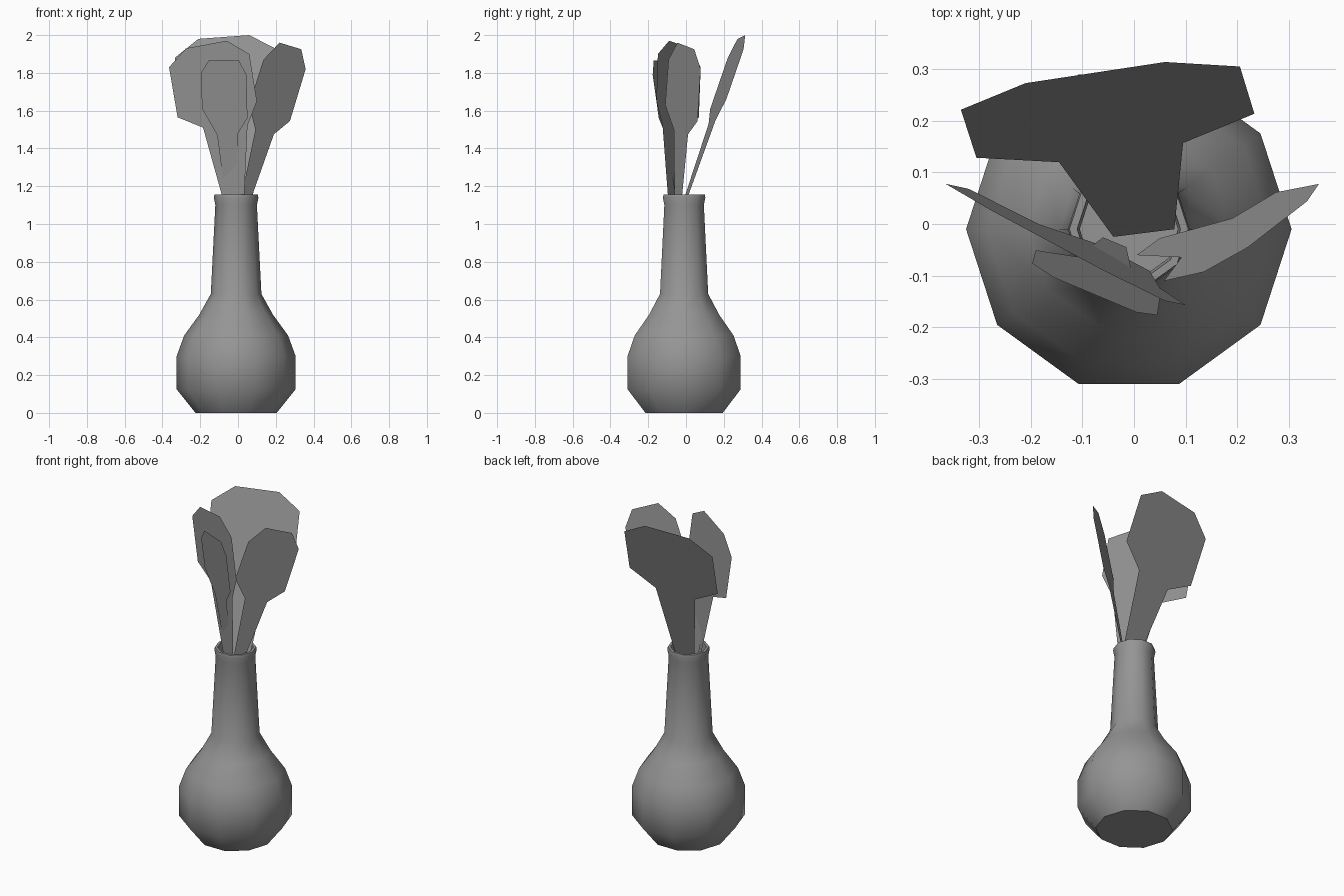
import bpy, bmesh, math

if "Cube" in bpy.data.objects:
    bpy.data.objects.remove(bpy.data.objects["Cube"], do_unlink=True)

grey = bpy.data.materials.new("plain_grey")
grey.use_nodes = True
colour = (0.3, 0.3, 0.3, 1)
grey.diffuse_color = colour
grey.node_tree.nodes["Principled BSDF"].inputs["Base Color"].default_value = colour


def finish(name, bm):
    mesh = bpy.data.meshes.new(name)
    bm.to_mesh(mesh)
    bm.free()
    mesh.materials.append(grey)
    obj = bpy.data.objects.new(name, mesh)
    bpy.context.collection.objects.link(obj)
    return obj


def make_vase(name, profile, centre, sides=10):
    """Lathe a (radius, height) profile; the first and last rings are capped."""
    bm = bmesh.new()
    rings = []
    for r, z in profile:
        angles = [math.tau * i / sides for i in range(sides)]
        rings.append([bm.verts.new((centre + r * math.cos(a), centre + r * math.sin(a), z))
                      for a in angles])
    for low, high in zip(rings, rings[1:]):
        for i in range(sides):
            j = (i + 1) % sides
            bm.faces.new((low[i], low[j], high[j], high[i]))
    bm.faces.new(rings[0][::-1])
    bm.faces.new(rings[-1])
    obj = finish(name, bm)
    bpy.ops.object.select_all(action='DESELECT')
    obj.select_set(True)
    bpy.context.view_layer.objects.active = obj
    bpy.ops.object.shade_smooth_by_angle(angle=math.radians(48))
    return obj


def make_leaf(name, outline, depth):
    """Flat cut-out: an (x, z) outline on the plane y = a*x + b*z + c."""
    a, b, c = depth
    bm = bmesh.new()
    bm.faces.new([bm.verts.new((x, a * x + b * z + c, z)) for x, z in outline])
    return finish(name, bm)


# Vase: outer wall, flared lip, then the inner wall down to the floor
make_vase("vase", [
    (0.215, 0), (0.315, 0.125), (0.315, 0.30), (0.275, 0.41), (0.195, 0.52),
    (0.134, 0.63), (0.11, 1.10), (0.118, 1.14), (0.115, 1.155), (0.10, 1.155),
    (0.095, 1.10), (0.115, 0.63), (0.25, 0.40), (0.29, 0.28), (0.20, 0.03),
], -0.01)

# Leaves, outlined counter-clockwise from the foot of the stem
make_leaf("back_leaf", [
    (-0.04, 1.09), (0.078, 1.09), (0.095, 1.55), (0.233, 1.66), (0.205, 1.925),
    (0.06, 2.0), (-0.21, 1.98), (-0.335, 1.88), (-0.305, 1.61), (-0.145, 1.53),
], (0.125, 0.358, -0.41))
make_leaf("left_leaf", [
    (0.005, 1.08), (0.05, 1.08), (0.19, 1.475), (0.275, 1.545), (0.358, 1.82),
    (0.335, 1.925), (0.22, 1.96), (0.135, 1.87), (0.058, 1.63), (0.092, 1.50),
], (0.728, -0.161, 0.110))
make_leaf("right_leaf", [
    (-0.065, 1.08), (0.03, 1.08), (0.05, 1.52), (0.10, 1.65), (0.06, 1.90),
    (-0.06, 1.97), (-0.275, 1.93), (-0.365, 1.83), (-0.32, 1.565), (-0.185, 1.51),
], (-0.525, -0.052, -0.0186))
make_leaf("front_leaf", [
    (-0.06, 1.08), (-0.015, 1.08), (0.0, 1.48), (0.05, 1.56), (0.045, 1.79),
    (0.005, 1.865), (-0.155, 1.865), (-0.197, 1.80), (-0.19, 1.61), (-0.11, 1.47),
], (-0.42, -0.15, 0.111))
